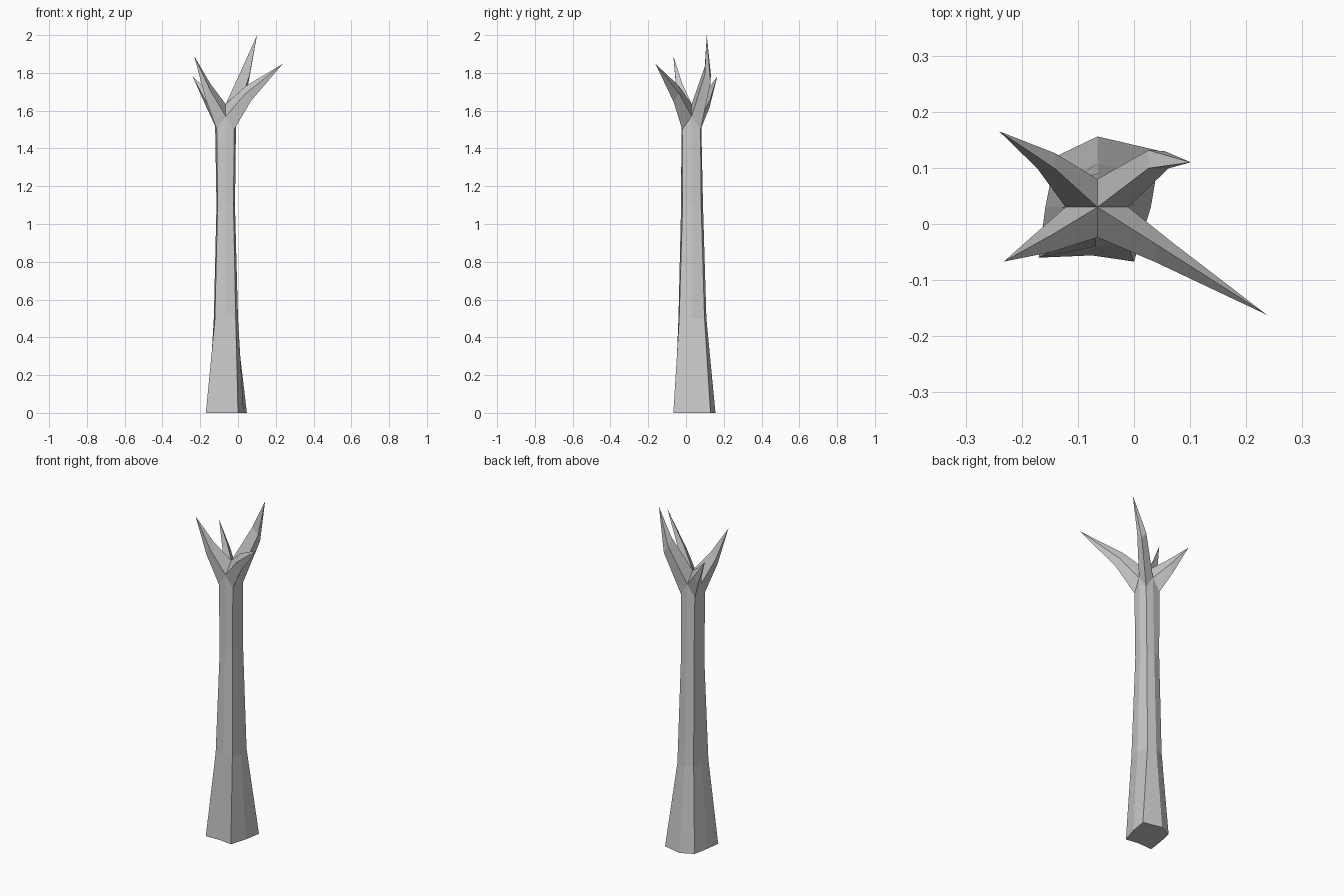
import bpy, bmesh
from mathutils import Vector

if "Cube" in bpy.data.objects:
    bpy.data.objects.remove(bpy.data.objects["Cube"])

bm = bmesh.new()

# Trunk: eight-sided rings, starting front-left and running anticlockwise
rings = [
    (0.0, [(-.17, -.06), (-.075, -.056), (0, -.067), (.03, .03),
           (.047, .13), (-.065, .156), (-.14, .12), (-.158, .03)]),
    (0.5, [(-.122, -.036), (-.068, -.04), (-.012, -.036), (.0, .03),
           (-.012, .098), (-.065, .108), (-.115, .092), (-.128, .03)]),
    (1.1, [(-.108, -.018), (-.068, -.026), (-.024, -.018), (-.016, .03),
           (-.022, .08), (-.065, .09), (-.108, .08), (-.114, .03)]),
]
loops = [[bm.verts.new((x, y, z)) for x, y in pts] for z, pts in rings]

# Fork rim: corners sit low, the middles of the sides rise into crotches
rim = [(-.112, -.02, 1.5), (-.065, -.024, 1.57), (-.02, -.02, 1.5), (-.01, .03, 1.57),
       (-.02, .077, 1.5), (-.065, .08, 1.57), (-.112, .077, 1.5), (-.122, .03, 1.57)]
loops.append([bm.verts.new(p) for p in rim])
centre = bm.verts.new((-.065, .03, 1.635))
bm.faces.new(list(reversed(loops[0])))


def bridge(a, b):
    n = len(a)
    for i in range(n):
        bm.faces.new((a[i], a[(i + 1) % n], b[(i + 1) % n], b[i]))


for low, high in zip(loops, loops[1:]):
    bridge(low, high)

# Branches: each quarter of the fork narrows to a bend and then a point
branches = [
    (0, (-.163, -.035, 1.71), (-.232, -.067, 1.89), .55),   # front left
    (2, (.055, -.052, 1.69), (.237, -.162, 1.848), .6),     # front right
    (4, (.042, .115, 1.79), (.101, .11, 2.0), .65),         # back right
    (6, (-.155, .112, 1.655), (-.24, .165, 1.78), .55),     # back left
]
top = loops[-1]
for c, bend, tip, scale in branches:
    quad = [centre, top[c - 1], top[c], top[c + 1]]
    mid = sum((v.co for v in quad), Vector()) / 4
    ring = [bm.verts.new(Vector(bend) + (v.co - mid) * scale) for v in quad]
    bridge(quad, ring)
    end = bm.verts.new(tip)
    for i in range(4):
        bm.faces.new((ring[i], ring[(i + 1) % 4], end))

bmesh.ops.recalc_face_normals(bm, faces=bm.faces)
mesh = bpy.data.meshes.new("bare_tree")
bm.to_mesh(mesh)
bm.free()
tree = bpy.data.objects.new("bare_tree", mesh)
bpy.context.collection.objects.link(tree)
